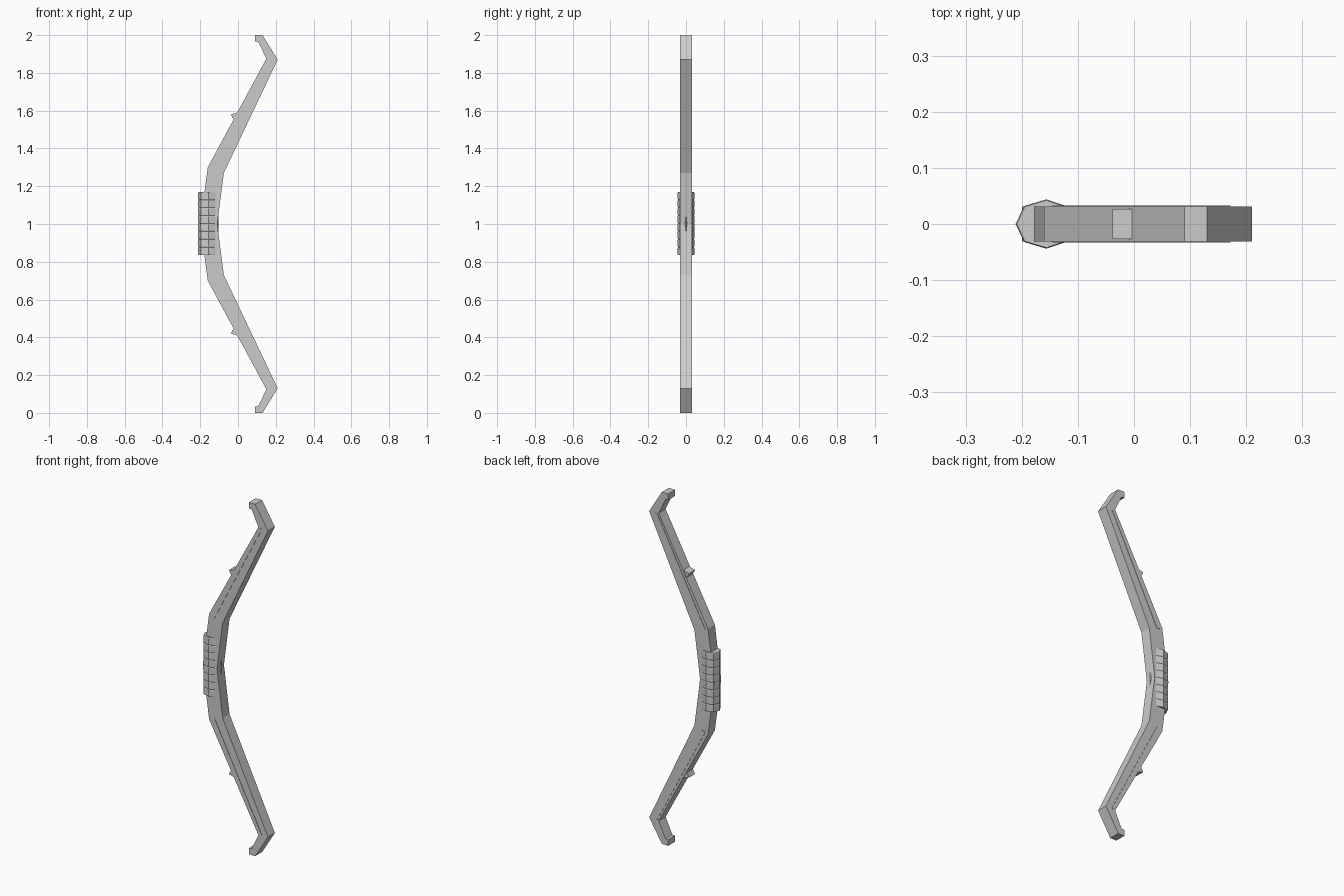
import bpy, bmesh
from mathutils import Vector

if "Cube" in bpy.data.objects:
    bpy.data.objects.remove(bpy.data.objects["Cube"])


def make_object(name, bm):
    bmesh.ops.recalc_face_normals(bm, faces=bm.faces[:])
    mesh = bpy.data.meshes.new(name)
    bm.to_mesh(mesh)
    bm.free()
    obj = bpy.data.objects.new(name, mesh)
    bpy.context.collection.objects.link(obj)
    return obj


def loft(name, rings):
    """Join equal-sized rings of points and cap both ends."""
    bm = bmesh.new()
    loops = [[bm.verts.new(p) for p in ring] for ring in rings]
    n = len(loops[0])
    for a, b in zip(loops, loops[1:]):
        for i in range(n):
            j = (i + 1) % n
            bm.faces.new((a[i], a[j], b[j], b[i]))
    bm.faces.new(loops[0][::-1])
    bm.faces.new(loops[-1])
    return make_object(name, bm)


def extrude_xz(name, profile, y):
    return loft(name, [[(x, s, z) for x, z in profile] for s in (-y, y)])


def flip(points):
    return [(x, 2 - z) for x, z in points]


# Bow body: belly and back edges of the upper half, mirrored about z = 1
belly = [(-0.20, 1.0), (-0.16, 1.30), (0.15, 1.875), (0.107, 1.965), (0.09, 1.965), (0.09, 2.0)]
back = [(-0.11, 1.0), (-0.075, 1.27), (0.21, 1.87), (0.13, 2.0)]
pairs = [(belly[0], back[0]), (belly[1], back[1]), (belly[2], back[2])]
stations = [flip(p) for p in pairs[:0:-1]] + pairs
loft("bow_limbs", [[(x, y, z) for (x, z), y in
                    ((a, -0.031), (b, -0.031), (b, 0.031), (a, 0.031))] for a, b in stations])

# Hooked tips, string nubs and raised limb side strips
tip = [belly[2], belly[3], belly[4], belly[5], back[3], back[2]]
nub = [(-0.015, 1.55), (-0.025, 1.555), (-0.038, 1.58), (-0.005, 1.59), (0.02, 1.60)]
strip = [(-0.145, 1.29), (-0.125, 1.285), (0.172, 1.868), (0.160, 1.873)]
for side, fn in (("upper", list), ("lower", flip)):
    extrude_xz(side + "_tip", fn(tip), 0.031)
    extrude_xz(side + "_nub", fn(nub), 0.027)
    extrude_xz(side + "_side_strip", fn(strip), 0.033)

# Wrapped grip: faceted section with shallow grooves between the bands
section = [(-0.211, 0), (-0.196, -0.032), (-0.156, -0.044), (-0.118, -0.031),
           (-0.118, 0.031), (-0.156, 0.044), (-0.196, 0.032)]
bands, low, high = 8, 0.835, 1.17
step = (high - low) / bands
centre = Vector((-0.156, 0))
rings = []
for i in range(bands):
    z = low + i * step
    for dz, s in ((0, 0.96), (0.004, 1.0), (step - 0.004, 1.0)):
        rings.append([(centre.x + (x - centre.x) * s, y * s, z + dz) for x, y in section])
rings.append([(centre.x + (x - centre.x) * 0.96, y * 0.96, high) for x, y in section])
loft("grip_wrap", rings)

# Slim diamond ridge on the back of the handle
bm = bmesh.new()
ring = [bm.verts.new(p) for p in ((-0.112, -0.008, 1), (-0.104, 0, 1), (-0.112, 0.008, 1), (-0.12, 0, 1))]
for z in (0.94, 1.06):
    apex = bm.verts.new((-0.104, 0, z))
    for i in range(4):
        bm.faces.new((ring[i], ring[(i + 1) % 4], apex))
make_object("handle_ridge", bm)
